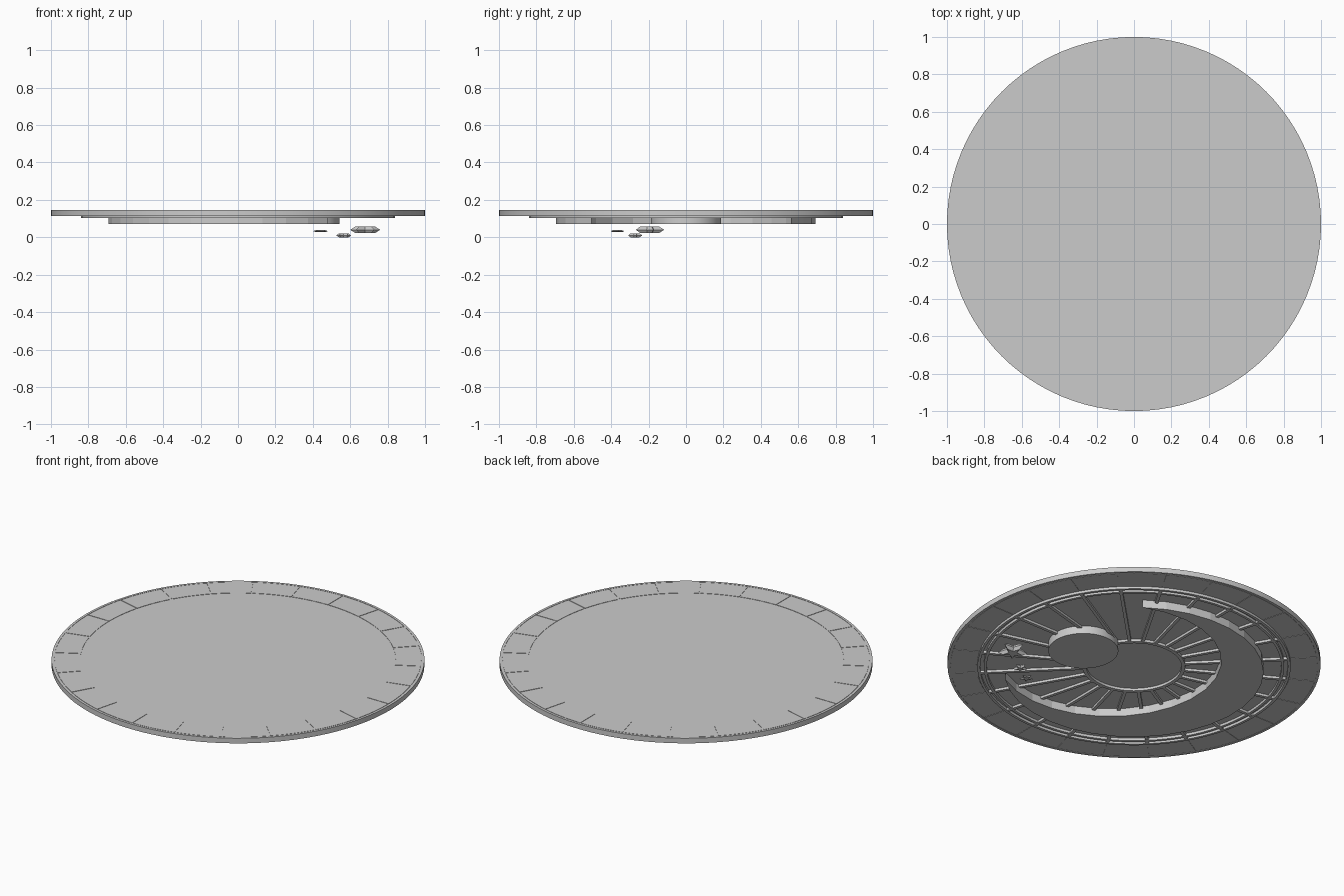
import bpy, bmesh, math
from math import cos, sin, pi, radians
from mathutils import Matrix

cube = bpy.data.objects.get("Cube")
if cube:
    bpy.data.objects.remove(cube, do_unlink=True)

grey = bpy.data.materials.new("light_grey")
grey.use_nodes = True
colour = (0.6, 0.6, 0.6, 1)
grey.diffuse_color = colour
grey.node_tree.nodes["Principled BSDF"].inputs["Base Color"].default_value = colour


def finish(name, bm, smooth=False):
    """Turn a bmesh into a named grey object."""
    bmesh.ops.recalc_face_normals(bm, faces=bm.faces)
    mesh = bpy.data.meshes.new(name)
    bm.to_mesh(mesh)
    bm.free()
    mesh.materials.append(grey)
    obj = bpy.data.objects.new(name, mesh)
    bpy.context.collection.objects.link(obj)
    if smooth:
        bpy.ops.object.select_all(action="DESELECT")
        obj.select_set(True)
        bpy.context.view_layer.objects.active = obj
        bpy.ops.object.shade_smooth_by_angle(angle=radians(30))
    return obj


def arc(radius, start, end, steps, cx=0, cy=0):
    """Points along an arc, both ends included."""
    return [(cx + radius * cos(start + (end - start) * i / steps),
             cy + radius * sin(start + (end - start) * i / steps))
            for i in range(steps + 1)]


def prism(bm, outline, low, high):
    """Extrude a flat outline between two heights."""
    a = [bm.verts.new((x, y, low)) for x, y in outline]
    b = [bm.verts.new((x, y, high)) for x, y in outline]
    bm.faces.new(a[::-1])
    bm.faces.new(b)
    for i in range(len(a)):
        j = (i + 1) % len(a)
        bm.faces.new((a[i], a[j], b[j], b[i]))


def disc(name, radius, low, high, steps, cx=0, cy=0):
    bm = bmesh.new()
    prism(bm, arc(radius, 0, 2 * pi, steps, cx, cy)[:-1], low, high)
    return finish(name, bm, True)


def ring(name, inner, outer, low, high, steps=96):
    bm = bmesh.new()
    profile = [(inner, low), (outer, low), (outer, high), (inner, high)]
    loops = [[bm.verts.new((r * cos(2 * pi * i / steps), r * sin(2 * pi * i / steps), z))
              for r, z in profile] for i in range(steps)]
    for i in range(steps):
        a, b = loops[i], loops[(i + 1) % steps]
        for k in range(4):
            m = (k + 1) % 4
            bm.faces.new((a[k], b[k], b[m], a[m]))
    return finish(name, bm, True)


# Base plate and rim
COUNT = 24
STEP = 2 * pi / COUNT
disc("base_plate", 0.99, 0.117, 0.143, 96)
ring("outer_rim", 0.986, 1.0, 0.115, 0.145)

# Border tiles with narrow gaps between them
bm = bmesh.new()
for i in range(COUNT):
    start, end = i * STEP, (i + 1) * STEP
    outer = arc(0.983, start + 0.004, end - 0.004, 6)
    inner = arc(0.846, start + 0.005, end - 0.005, 6)
    prism(bm, outer + inner[::-1], 0.115, 0.145)
finish("border_tiles", bm)

# Raised rings on the underside
ring("large_ring_outer", 0.825, 0.84, 0.102, 0.12)
ring("large_ring_inner", 0.79, 0.805, 0.102, 0.12)
ring("hub_ring", 0.255, 0.275, 0.102, 0.12, 64)

# Rays running from the hub to the large ring
bm = bmesh.new()
for i in range(COUNT):
    matrix = (Matrix.Rotation(i * STEP, 4, "Z") @ Matrix.Translation((0.548, 0, 0.111))
              @ Matrix.Diagonal((0.555, 0.018, 0.016, 1)))
    bmesh.ops.create_cube(bm, size=1, matrix=matrix)
finish("rays", bm)

# Crescent: large outer arc closed by an offset inner arc
tilt, half, radius, shift = radians(3.6), radians(50.2), 0.695, 0.177
outer = arc(radius, tilt + half, tilt + 2 * pi - half, 24)
cx, cy = shift * cos(tilt), shift * sin(tilt)
across, along = radius * sin(half), radius * cos(half) - shift
opening = math.atan2(across, along)
inner = arc(math.hypot(across, along), tilt + opening, tilt + 2 * pi - opening, 18, cx, cy)
bm = bmesh.new()
prism(bm, outer + inner[-2:0:-1], 0.07, 0.125)
finish("crescent", bm)

# Round body inside the crescent
disc("round_body", 0.188, 0.07, 0.125, 48, 0.355, 0)


def star(name, x, y, z, size, thick):
    """Five pointed star, widest at mid height and chamfered both ways."""
    bm = bmesh.new()
    layers = []
    for dz, scale in ((-thick, 0.65), (0, 1), (thick, 0.65)):
        layers.append([bm.verts.new((x + r * cos(a), y + r * sin(a), z + dz))
                       for k in range(10)
                       for r, a in [(size * scale * (0.42 if k % 2 else 1),
                                     pi / 2 + k * pi / 5)]])
    for low, high in zip(layers, layers[1:]):
        for k in range(10):
            m = (k + 1) % 10
            bm.faces.new((low[k], low[m], high[m], high[k]))
    bm.faces.new(layers[0][::-1])
    bm.faces.new(layers[2])
    finish(name, bm)


# Three floating stars
star("large_star", 0.68, -0.2, 0.04, 0.084, 0.018)
star("middle_star", 0.565, -0.275, 0.01, 0.042, 0.01)
star("small_star", 0.442, -0.37, 0.033, 0.042, 0.005)
